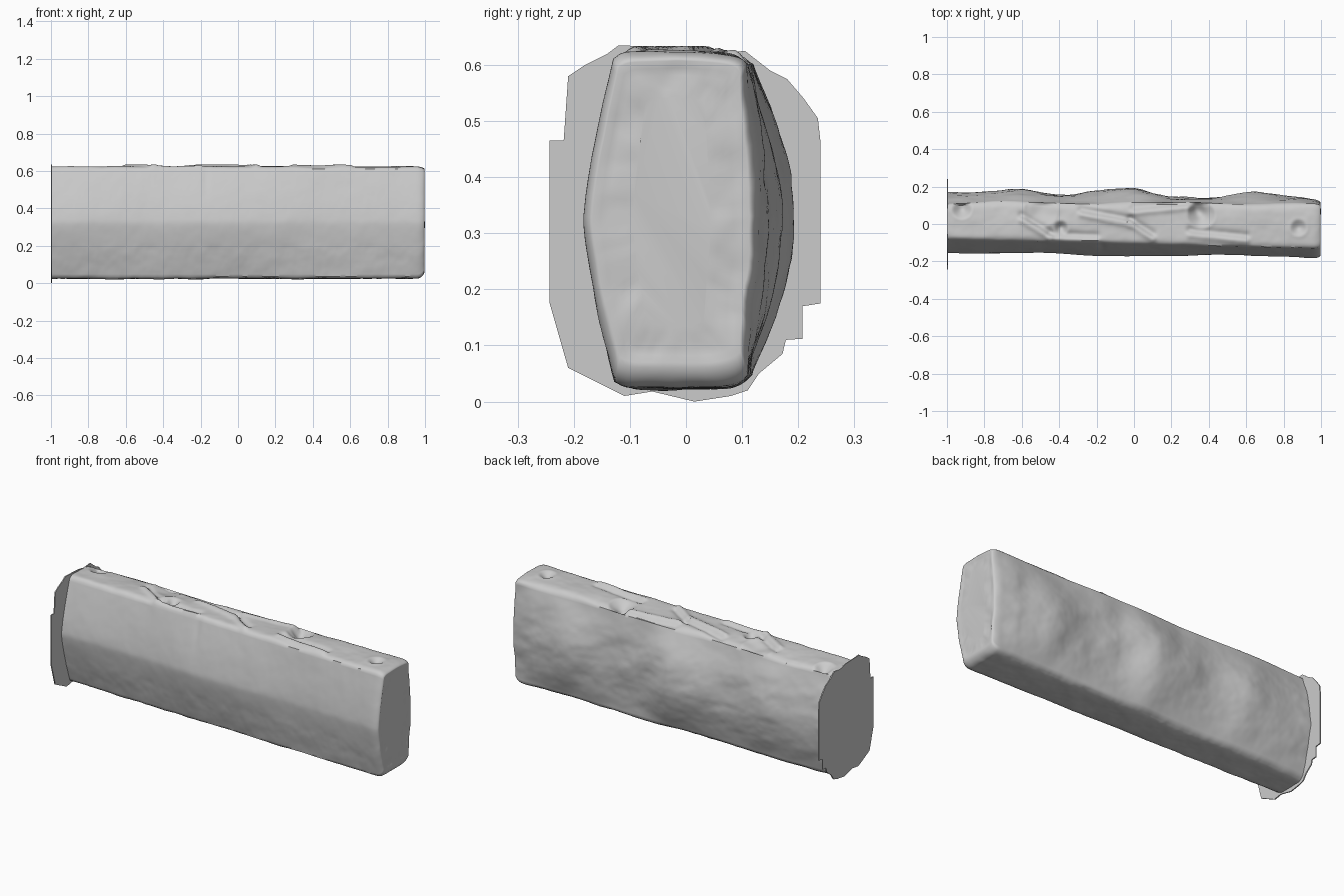
import bpy, bmesh, math
from mathutils import Vector, noise

if "Cube" in bpy.data.objects:
    bpy.data.objects.remove(bpy.data.objects["Cube"])


def curve(points, x):
    # smooth interpolation through (x, value) pairs
    if x <= points[0][0]:
        return points[0][1]
    for (x0, v0), (x1, v1) in zip(points, points[1:]):
        if x <= x1:
            t = (x - x0) / (x1 - x0)
            return v0 + (v1 - v0) * t * t * (3 - 2 * t)
    return points[-1][1]


def bump(a, b, size):
    return math.exp(-((a / size) ** 2) - ((b / size) ** 2))


def rough(x, y, z, scale):
    return noise.fractal(Vector((x, y, z)) * scale, 1.0, 2.0, 4)


BACK = [(-1, .168), (-.6, .186), (-.37, .162), (-.02, .196), (.22, .147),
        (.38, .14), (.66, .174), (.85, .152), (1, .13)]
FRONT = [(-1, -.155), (-.85, -.158), (-.5, -.154), (-.15, -.172), (.2, -.172),
         (.45, -.164), (.8, -.175), (1, -.184)]
# pits in the top face: x, y, size, depth
PITS = [(-.92, .08, .036, .035), (-.39, -.02, .026, .03), (.36, .05, .05, .045),
        (.33, .08, .03, .02), (.88, -.02, .03, .022), (-.5, .07, .06, .018)]
# ridges and steps on the top: x start, y start, x end, y end, height
CREASES = [(-.6, .02, -.45, -.07, .012), (-.45, -.08, -.2, -.09, .01),
           (-.28, .05, -.02, .0, .012), (-.02, .0, .1, -.08, .012),
           (.0, .06, .3, .09, .01), (.3, -.06, .6, -.09, .01)]
LOW, HIGH = .024, .622
N_SIDE, N_CAP = 44, 26


def side_y(x, z, back):
    u = (z - .325) / .298
    if back:
        edge = .108 + .006 * math.sin(7 * x)
        y = edge + (curve(BACK, x) - edge) * max(0, 1 - u * u) ** 1.3
        fold = math.sin(16 * x + 14 * z + 3 * noise.noise(Vector((x * 3, 0, z * 3))))
        fade = max(0, 1 - u ** 4)
        return y + fade * (.003 * fold - .003 + .007 * rough(x * .6 + z * .3, 1, z, 7))
    edge = -.102 - .025 * x
    y = edge + (curve(FRONT, x) - edge) * max(0, 1 - abs(u) ** 1.35)
    y += .004 * bump(x + .17, (z - .55) * .3, .02)
    return y + (.003 if z < .2 else .0015) * rough(x, 3, z, 9)


def crease(x, y, x0, y0, x1, y1):
    dx, dy = x1 - x0, y1 - y0
    t = min(1, max(0, ((x - x0) * dx + (y - y0) * dy) / (dx * dx + dy * dy)))
    return bump(x - x0 - t * dx, y - y0 - t * dy, .018)


def cap_z(x, y, v, top):
    drop = .011 * abs(v) ** 10
    if not top:
        return LOW + drop + .012 * max(0, v) ** 4 + .005 * rough(x, y, 9, 7)
    z = HIGH + .001 - drop - .009 * max(0, v) ** 2 + .007 * rough(x, y, 2, 4)
    for px, py, size, depth in PITS:
        z -= depth * bump(x - px, y - py, size)
        rim = math.hypot(x - px, y - py) - size * 1.5
        z += .004 * math.exp(-(rim / .012) ** 2)
    for x0, y0, x1, y1, height in CREASES:
        z += height * (crease(x, y, x0, y0, x1, y1)
                       - crease(x, y, x0, y0 + .03, x1, y1 + .03))
    return min(z, .634)


def section(x):
    # front up, top back, rear down, bottom forward
    pts = []
    for i in range(N_SIDE):
        z = LOW + .011 + (HIGH - LOW - .022) * i / (N_SIDE - 1)
        pts.append((side_y(x, z, False), z))
    for top in (True, False):
        edge_z = HIGH if top else LOW
        a, b = side_y(x, edge_z, False), side_y(x, edge_z, True)
        cap = []
        for i in range(1, N_CAP):
            v = -1 + 2 * i / N_CAP
            y = a + (b - a) * (v + 1) / 2
            cap.append((y, cap_z(x, y, v, top)))
        pts += cap if top else cap[::-1]
        if top:
            for i in range(N_SIDE):
                z = HIGH - .02 - (HIGH - LOW - .043) * i / (N_SIDE - 1)
                pts.append((side_y(x, z, True), z))
    return pts


def build(name, bm):
    bmesh.ops.recalc_face_normals(bm, faces=bm.faces[:])
    mesh = bpy.data.meshes.new(name)
    bm.to_mesh(mesh)
    bm.free()
    obj = bpy.data.objects.new(name, mesh)
    bpy.context.collection.objects.link(obj)
    return obj


# worn bar, lofted along x with a rounded far end
stations = [(-.995 + 1.945 * i / 219, 0) for i in range(220)]
R = .045
for i in range(1, 9):
    a = math.pi / 2 * i / 8
    stations.append((.953 + R * math.sin(a), R * (1 - math.cos(a))))
stations += [(.998, R + .013 * i) for i in range(1, 6)]

bm = bmesh.new()
previous = first = None
for x, inset in stations:
    cy, cz = -.025, .325
    ring = []
    for y, z in section(x):
        # the bottom corner is rounder than the top and sides
        side = min(inset, R) * .35 + max(0, inset - R)
        fall = (inset if z < cz else side)
        y = cy + (y - cy) * (1 - .9 * side / .13)
        z = cz + (z - cz) * (1 - fall / .3)
        dent = .006 * rough(0, y, z, 9) if inset >= R else 0
        ring.append(bm.verts.new((min(1, x + dent - .003 * (inset >= R)), y, z)))
    if previous:
        for i in range(len(ring)):
            j = (i + 1) % len(ring)
            bm.faces.new((previous[i], previous[j], ring[j], ring[i]))
    else:
        first = ring
    previous = ring
bm.faces.new(first)
bm.faces.new(previous)
bar = build("worn_bar", bm)

# thin ragged plate at the near end
OUTLINE = [(-.243, .175), (-.243, .465), (-.218, .465), (-.21, .58), (-.18, .6),
           (-.14, .62), (-.12, .635), (0, .63), (.05, .62), (.105, .625), (.15, .59),
           (.18, .575), (.21, .54), (.235, .505), (.24, .46), (.24, .175),
           (.208, .17), (.208, .112), (.178, .11), (.172, .085), (.13, .05),
           (.11, .02), (.08, .01), (.015, 0), (-.06, .018), (-.11, .01),
           (-.16, .035), (-.21, .06)]
bm = bmesh.new()
face = bm.faces.new([bm.verts.new((-1, y, z)) for y, z in OUTLINE])
extruded = bmesh.ops.extrude_face_region(bm, geom=[face], use_keep_orig=True)
moved = [v for v in extruded["geom"] if isinstance(v, bmesh.types.BMVert)]
bmesh.ops.translate(bm, verts=moved, vec=(.006, 0, 0))
plate = build("end_plate", bm)

# smooth worn surfaces, crisp edges
for obj in (bar, plate):
    bpy.ops.object.select_all(action='DESELECT')
    obj.select_set(True)
    bpy.context.view_layer.objects.active = obj
    bpy.ops.object.shade_smooth_by_angle(angle=math.radians(50))
